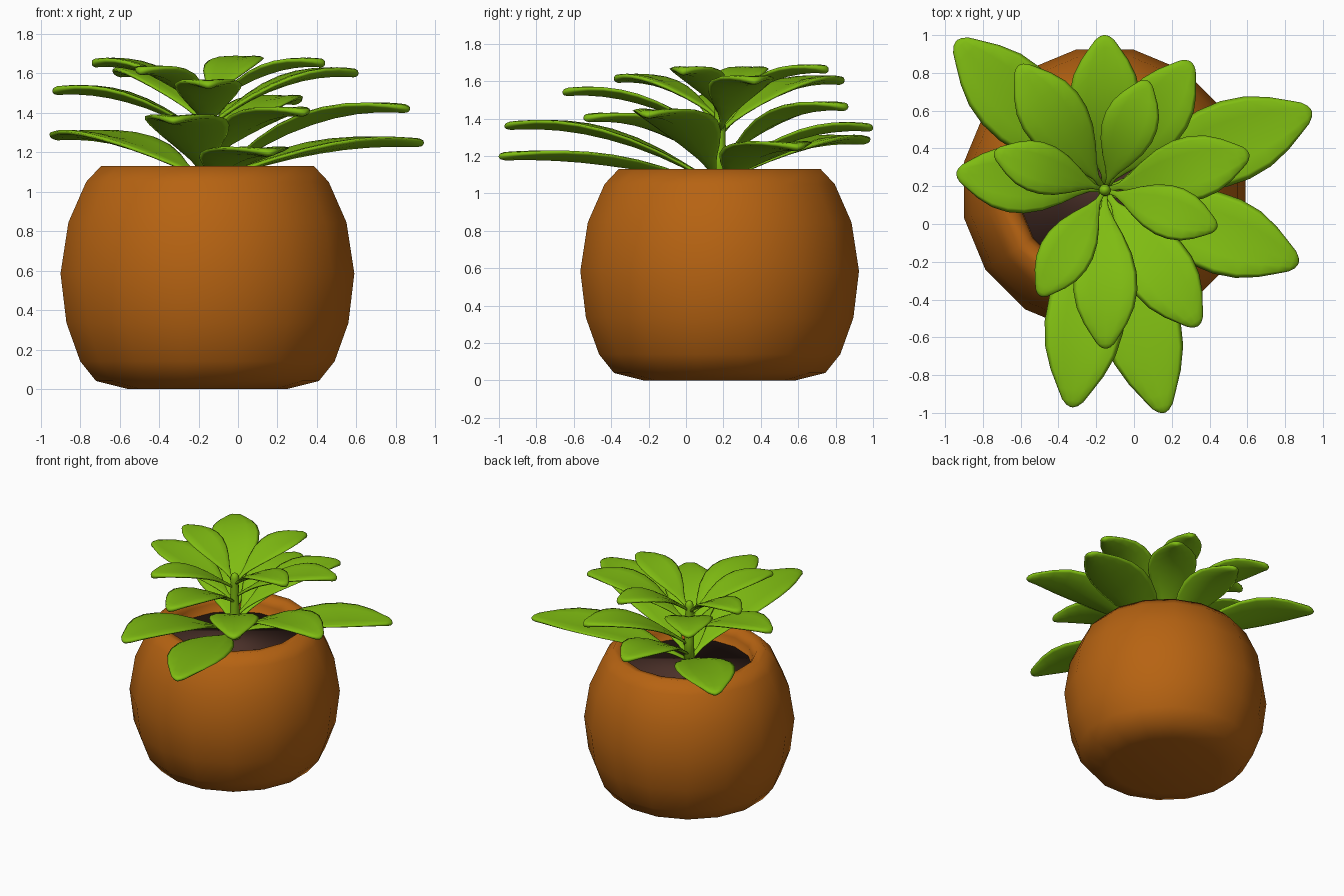
import bpy, bmesh, math

if "Cube" in bpy.data.objects:
    bpy.data.objects.remove(bpy.data.objects["Cube"])

CX, CY = -0.155, 0.18  # pot and stem axis


def material(name, rgb):
    m = bpy.data.materials.new(name)
    m.diffuse_color = (*rgb, 1)
    m.use_nodes = True
    m.node_tree.nodes["Principled BSDF"].inputs["Base Color"].default_value = m.diffuse_color
    return m


TERRACOTTA = material("terracotta", (0.47, 0.125, 0.006))
LEAF = material("leaf green", (0.215, 0.51, 0.006))
SOIL = material("dark soil", (0.07, 0.03, 0.022))


def finish(bm, name, mat):
    bmesh.ops.recalc_face_normals(bm, faces=bm.faces[:])
    for f in bm.faces:
        f.smooth = True
    me = bpy.data.meshes.new(name)
    bm.to_mesh(me)
    bm.free()
    me.materials.append(mat)
    ob = bpy.data.objects.new(name, me)
    bpy.context.collection.objects.link(ob)
    return ob


def skin(rings, name, mat):
    """Bridge closed rings of points and cap both ends."""
    bm = bmesh.new()
    vs = [[bm.verts.new(p) for p in r] for r in rings]
    n = len(vs[0])
    for a, b in zip(vs, vs[1:]):
        for i in range(n):
            j = (i + 1) % n
            bm.faces.new((a[i], a[j], b[j], b[i]))
    bm.faces.new(vs[0])
    bm.faces.new(vs[-1])
    return finish(bm, name, mat)


def lathe(profile, sides, name, mat):
    # profile radii are measured to the flats
    k = 1 / math.cos(math.pi / sides)
    rings = []
    for r, z in profile:
        rings.append([(CX + r * k * math.cos((i + .5) * math.tau / sides),
                       CY + r * k * math.sin((i + .5) * math.tau / sides), z)
                      for i in range(sides)])
    return skin(rings, name, mat)


# Round pot with rolled rim
lathe([(.405, 0), (.565, .04), (.645, .14), (.715, .335), (.745, .585),
       (.705, .845), (.615, 1.05), (.54, 1.13), (.48, 1.12), (.45, 1.07),
       (.445, .96)], 16, "pot", TERRACOTTA)

# Soil disc
lathe([(.44, .97), (.455, 1.0)], 16, "soil", SOIL)

# Stem with a small bud on top
lathe([(.038, .98), (.034, 1.2), (.028, 1.44), (.03, 1.48), (.022, 1.505),
       (.006, 1.515)], 12, "stem", LEAF)

# Half-width along the leaf: (t, fraction of the widest)
OUTLINE = [(0, .07), (.1, .11), (.18, .28), (.28, .56), (.4, .83), (.52, .98),
           (.63, 1), (.74, .9), (.84, .68), (.92, .43), (.97, .27), (.992, .14),
           (1, .03)]


def leaf(name, tx, ty, tz, drop, half):
    dx, dy = tx - CX, ty - CY
    length = math.hypot(dx, dy)
    ux, uy = dx / length, dy / length
    rings = []
    for t, w in OUTLINE:
        hw = half * w
        th = .022 * min(1, .5 + t) * (.25 if t == 1 else .7 if t > .99 else 1)
        zc = tz + .005 - drop * (1 - t / .88) ** 2
        ring = []
        for i in range(12):
            a = i * math.tau / 12
            s = math.cos(a) * hw
            h = math.sin(a) * th + .14 * abs(s)
            ring.append((CX + dx * t - uy * s, CY + dy * t + ux * s, zc + h))
        rings.append(ring)
    return skin(rings, name, LEAF)


# Leaves by tier: tip x, y, z, drop to the stem, half width
LEAVES = {
    "top_leaf": [(-.74, .38, 1.65, .23, .135), (.07, .76, 1.66, .23, .145),
                 (.44, -.02, 1.65, .23, .14), (-.5, -.38, 1.61, .22, .14)],
    "upper_leaf": [(-.94, .27, 1.51, .24, .175), (-.15, -.66, 1.54, .26, .17),
                   (.61, .37, 1.60, .28, .17), (-.61, .84, 1.60, .28, .175)],
    "middle_leaf": [(.34, -.54, 1.40, .26, .18), (.3, .86, 1.46, .30, .18),
                    (-.155, 1.0, 1.35, .27, .185), (.87, -.21, 1.42, .38, .21)],
    "lower_leaf": [(-.94, .97, 1.28, .24, .215), (.94, .6, 1.245, .21, .22),
                   (-.33, -.97, 1.36, .33, .21), (.16, -1.0, 1.195, .17, .21)],
}
for tier, specs in LEAVES.items():
    for n, spec in enumerate(specs):
        leaf(f"{tier}_{n + 1}", *spec)
